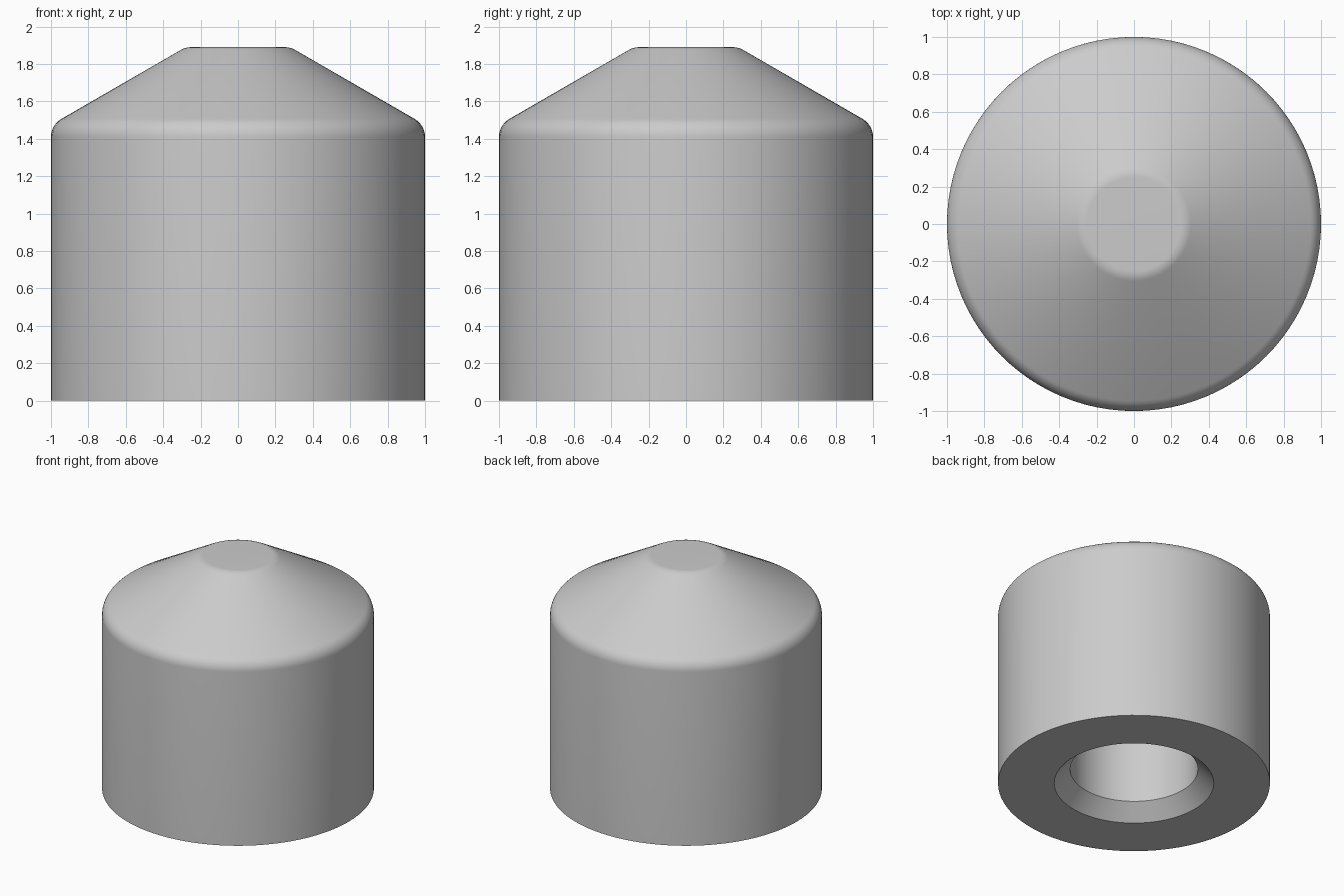
import bpy
import bmesh
import math
from mathutils import Vector

SEGMENTS = 96
TOP = 1.89
FILLET = 0.111

cube = bpy.data.objects.get("Cube")
if cube:
    bpy.data.objects.remove(cube, do_unlink=True)


def fillet(before, corner, after, radius, steps=8):
    """Points of a tangent arc that rounds a profile corner."""
    p = Vector(corner)
    u = (Vector(before) - p).normalized()
    v = (Vector(after) - p).normalized()
    half = u.angle(v) / 2
    centre = p + (u + v).normalized() * radius / math.sin(half)
    start = (p + u * radius / math.tan(half) - centre).normalized()
    end = (p + v * radius / math.tan(half) - centre).normalized()
    return [centre + start.slerp(end, i / steps) * radius for i in range(steps + 1)]


# Half profile (radius, height): drilled hole, flat base, wall, cone, flat tip
hole, mouth, depth = 0.47, 0.587, 1.2
base, tip_rim = (1, 0), (0.28, TOP)
shoulder = (1, TOP - (1 - tip_rim[0]) * math.tan(math.radians(30)))
profile = [
    (0, depth + hole / math.tan(math.radians(59))),
    (hole, depth),
    (hole, mouth - hole),
    (mouth, 0),
    base,
    *fillet(base, shoulder, tip_rim, FILLET),
    *fillet(shoulder, tip_rim, (0, TOP), FILLET),
    (0, TOP),
]

# Revolve the profile into a closed body
bm = bmesh.new()
verts = [bm.verts.new((r, 0, z)) for r, z in profile]
edges = [bm.edges.new(pair) for pair in zip(verts, verts[1:])]
bmesh.ops.spin(bm, geom=verts + edges, cent=(0, 0, 0), axis=(0, 0, 1),
               angle=math.tau, steps=SEGMENTS, use_duplicate=False)
bmesh.ops.remove_doubles(bm, verts=bm.verts[:], dist=0.0005)
bmesh.ops.recalc_face_normals(bm, faces=bm.faces[:])

mesh = bpy.data.meshes.new("conical_pin_body")
bm.to_mesh(mesh)
bm.free()
body = bpy.data.objects.new("conical_pin_body", mesh)
bpy.context.collection.objects.link(body)

# Plain grey finish
grey = bpy.data.materials.new("plain_grey")
grey.use_nodes = True
colour = (0.6, 0.6, 0.6, 1)
grey.diffuse_color = colour
grey.node_tree.nodes["Principled BSDF"].inputs["Base Color"].default_value = colour
mesh.materials.append(grey)

# Smooth curved surfaces, crisp base and hole edges
bpy.ops.object.select_all(action="DESELECT")
body.select_set(True)
bpy.context.view_layer.objects.active = body
bpy.ops.object.shade_smooth_by_angle(angle=math.radians(25))
